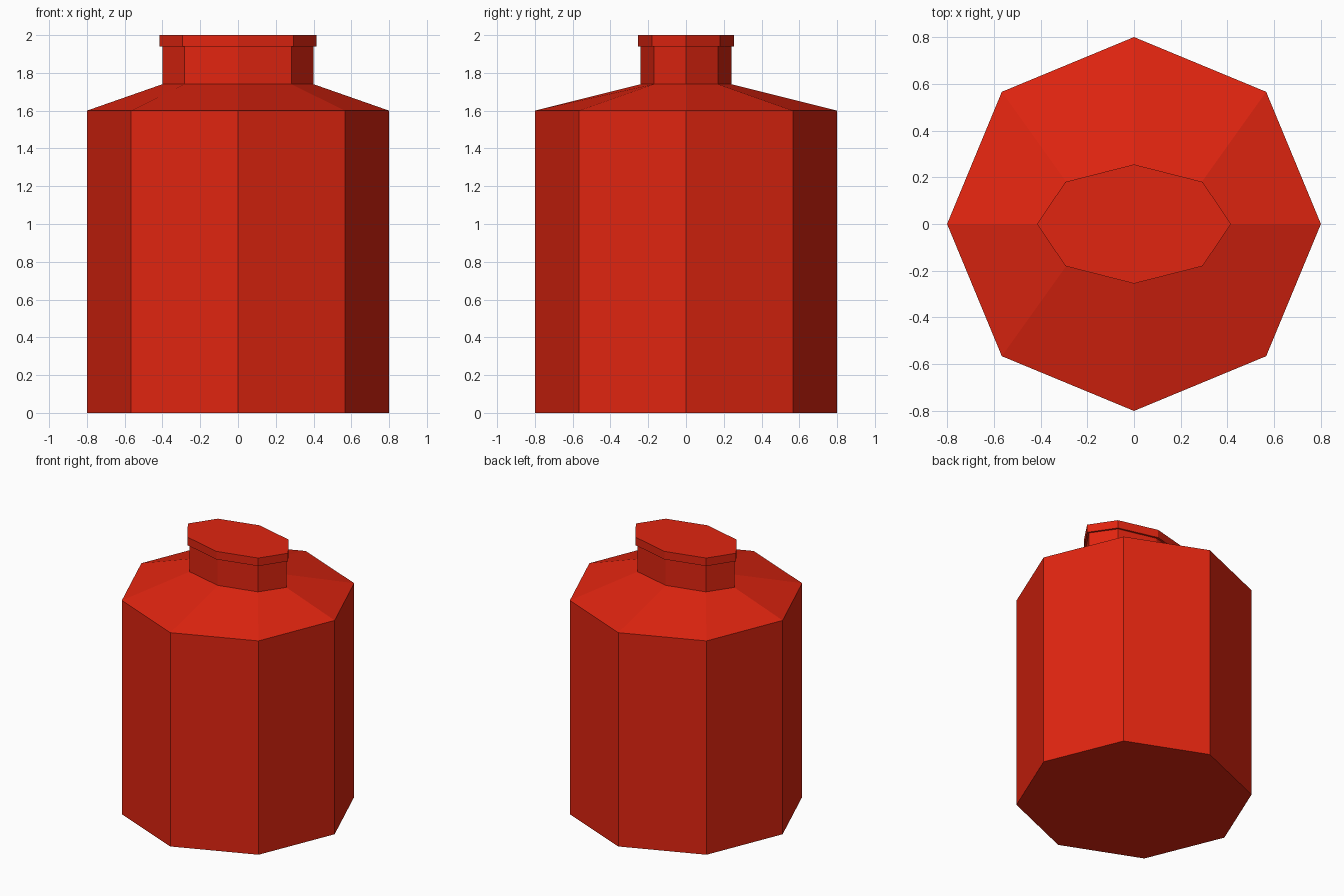
import bpy, bmesh, math

if "Cube" in bpy.data.objects:
    bpy.data.objects.remove(bpy.data.objects["Cube"])

SIDES = 8
red = bpy.data.materials.new("bright red")
red.diffuse_color = (0.75, 0.018, 0.005, 1)
red.use_nodes = True
red.node_tree.nodes["Principled BSDF"].inputs["Base Color"].default_value = red.diffuse_color


def loft(name, rings):
    """Closed eight-sided solid through (x radius, y radius, height) rings."""
    bm = bmesh.new()
    loops = []
    for rx, ry, z in rings:
        angles = [math.tau * i / SIDES for i in range(SIDES)]
        loops.append([bm.verts.new((rx * math.cos(a), ry * math.sin(a), z)) for a in angles])
    for low, high in zip(loops, loops[1:]):
        for i in range(SIDES):
            j = (i + 1) % SIDES
            bm.faces.new((low[i], low[j], high[j], high[i]))
    bm.faces.new(loops[0][::-1])
    bm.faces.new(loops[-1])
    mesh = bpy.data.meshes.new(name)
    bm.to_mesh(mesh)
    bm.free()
    mesh.materials.append(red)
    obj = bpy.data.objects.new(name, mesh)
    bpy.context.collection.objects.link(obj)
    return obj


# Drum body, sloping shoulder, oval neck and overhanging cap in one surface
loft("canister", [
    (0.80, 0.80, 0.00),
    (0.80, 0.80, 1.60),
    (0.40, 0.24, 1.74),
    (0.40, 0.24, 1.94),
    (0.415, 0.255, 1.94),
    (0.415, 0.255, 2.00),
])
